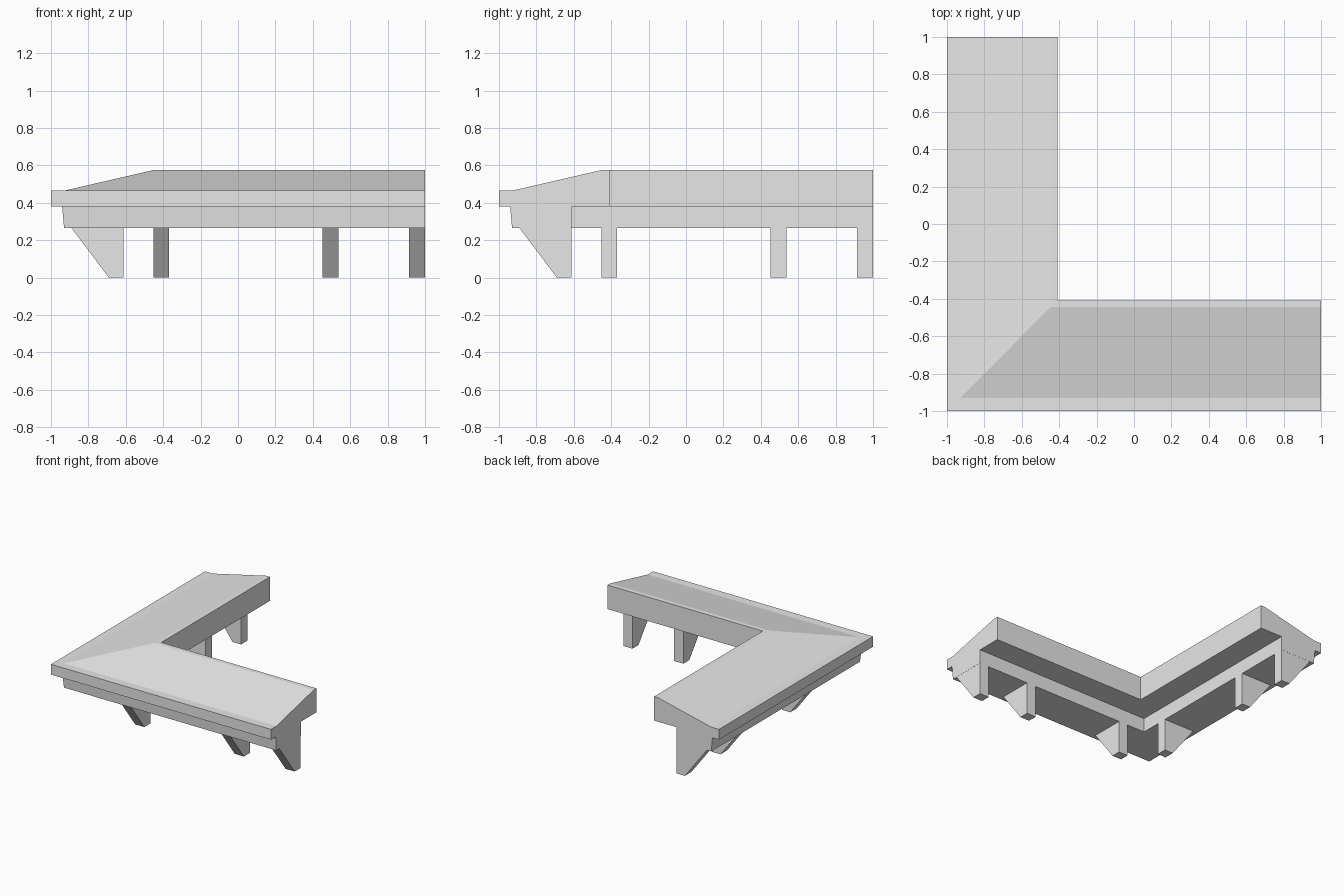
import bpy
import bmesh

cube = bpy.data.objects.get("Cube")
if cube:
    bpy.data.objects.remove(cube, do_unlink=True)

stone = bpy.data.materials.new("grey stone")
stone.use_nodes = True
stone.diffuse_color = (0.8, 0.8, 0.8, 1)
stone.node_tree.nodes["Principled BSDF"].inputs["Base Color"].default_value = (0.8, 0.8, 0.8, 1)


def loft(name, rings):
    """Skin matching closed rings and cap both ends."""
    bm = bmesh.new()
    loops = [[bm.verts.new(p) for p in ring] for ring in rings]
    for a, b in zip(loops, loops[1:]):
        for i in range(len(a)):
            j = (i + 1) % len(a)
            bm.faces.new((a[i], a[j], b[j], b[i]))
    bm.faces.new(loops[0])
    bm.faces.new(loops[-1])
    bmesh.ops.recalc_face_normals(bm, faces=bm.faces)
    mesh = bpy.data.meshes.new(name)
    bm.to_mesh(mesh)
    bm.free()
    mesh.materials.append(stone)
    obj = bpy.data.objects.new(name, mesh)
    bpy.context.collection.objects.link(obj)
    return obj


# Cross-sections: distance across the arm, height
ledge = [(-1, 0.38), (-1, 0.465), (-0.93, 0.465), (-0.445, 0.577), (-0.41, 0.577),
         (-0.41, 0.38), (-0.613, 0.38), (-0.613, 0.265), (-0.93, 0.265), (-0.94, 0.38)]
bracket = [(-0.89, 0.265), (-0.69, 0), (-0.613, 0), (-0.613, 0.265)]

# L-shaped ledge, mitred at the corner
loft("corner_ledge", [[(1, v, z) for v, z in ledge],
                      [(v, v, z) for v, z in ledge],
                      [(v, 1, z) for v, z in ledge]])

# Tapered brackets along both arms
for n, centre in enumerate((-0.41, 0.495, 0.957), 1):
    ends = (centre - 0.042, centre + 0.042)
    loft(f"front_bracket_{n}", [[(u, v, z) for v, z in bracket] for u in ends])
    loft(f"side_bracket_{n}", [[(v, u, z) for v, z in bracket] for u in ends])
